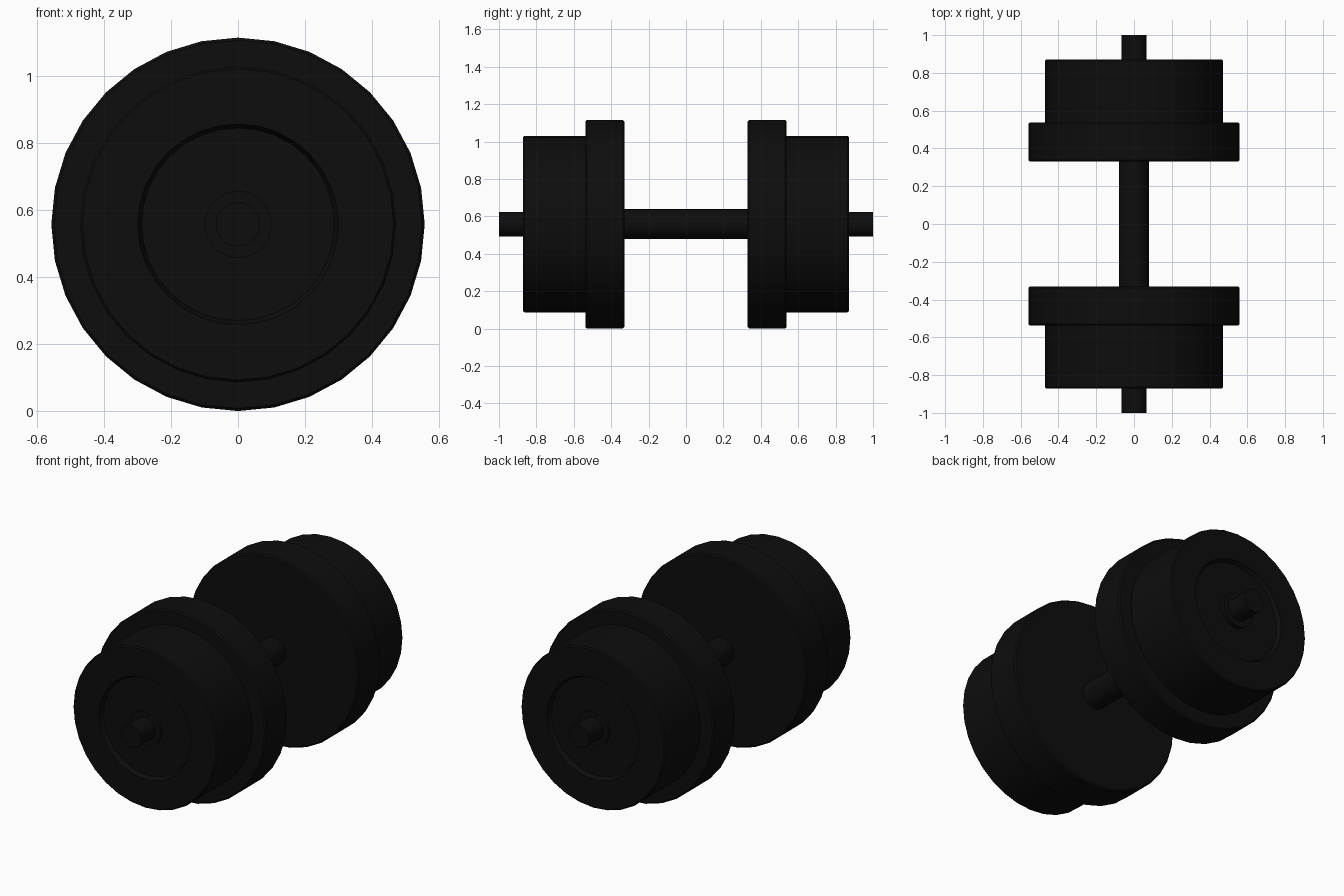
import bpy, bmesh, math

if "Cube" in bpy.data.objects:
    bpy.data.objects.remove(bpy.data.objects["Cube"])

R = 0.558          # largest plate radius, also the axis height
SIDES = 32

black = bpy.data.materials.new("black_iron")
black.diffuse_color = (0.004, 0.004, 0.004, 1)
black.use_nodes = True
black.node_tree.nodes["Principled BSDF"].inputs["Base Color"].default_value = black.diffuse_color


def lathe(name, profile):
    """Revolve (radius, y) points around the y axis through z = R."""
    bm = bmesh.new()
    rings = []
    for r, y in profile:
        if r == 0:
            rings.append([bm.verts.new((0, y, R))] * SIDES)
        else:
            rings.append([bm.verts.new((r * math.cos(2 * math.pi * i / SIDES), y,
                                        R + r * math.sin(2 * math.pi * i / SIDES)))
                          for i in range(SIDES)])
    for a, b in zip(rings, rings[1:]):
        for i in range(SIDES):
            j = (i + 1) % SIDES
            bm.faces.new(list(dict.fromkeys((a[i], a[j], b[j], b[i]))))
    bmesh.ops.recalc_face_normals(bm, faces=bm.faces)
    mesh = bpy.data.meshes.new(name)
    bm.to_mesh(mesh)
    bm.free()
    mesh.materials.append(black)
    obj = bpy.data.objects.new(name, mesh)
    bpy.context.collection.objects.link(obj)
    bpy.ops.object.select_all(action='DESELECT')
    obj.select_set(True)
    bpy.context.view_layer.objects.active = obj
    bpy.ops.object.shade_smooth_by_angle(angle=math.radians(35))
    return obj


def pair(name, profile):
    """Lathe the front part and a mirrored copy at the back."""
    lathe("front_" + name, [(r, -y) for r, y in profile])
    lathe("back_" + name, profile)


# Grip between the plates
lathe("grip", [(0, -0.36), (0.08, -0.36), (0.08, 0.36), (0, 0.36)])

# Large inner plates with softened rims
pair("large_plate", [(0, 0.33), (0.55, 0.33), (R, 0.338), (R, 0.53),
                     (0.55, 0.538), (0, 0.538)])

# Smaller outer plates with a shallow dish and a central hub
pair("small_plate", [(0, 0.535), (0.472, 0.535), (0.472, 0.863), (0.465, 0.871),
                     (0.3, 0.871), (0.288, 0.845), (0, 0.845)])
pair("hub", [(0, 0.84), (0.1, 0.84), (0.1, 0.868), (0, 0.868)])

# Bar ends
pair("bar_end", [(0, 0.84), (0.066, 0.84), (0.066, 1.0), (0, 1.0)])
